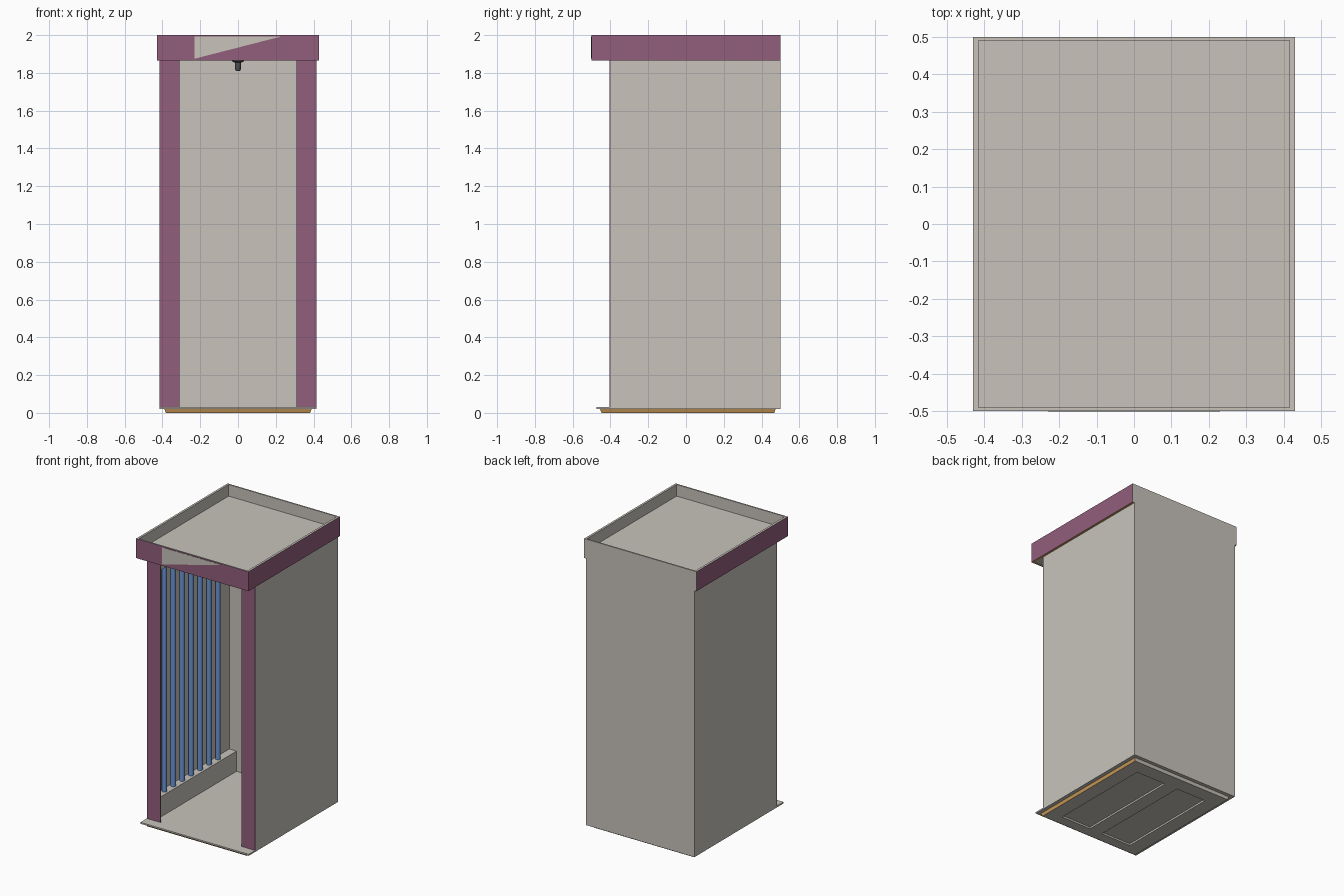
import bpy, bmesh, math
from mathutils import Vector

if "Cube" in bpy.data.objects:
    bpy.data.objects.remove(bpy.data.objects["Cube"])


def material(name, rgb):
    m = bpy.data.materials.new(name)
    m.diffuse_color = (*rgb, 1)
    m.use_nodes = True
    m.node_tree.nodes["Principled BSDF"].inputs["Base Color"].default_value = m.diffuse_color
    return m


GREY = material("warm grey", (0.578, 0.552, 0.50))
PURPLE = material("plum purple", (0.287, 0.114, 0.205))
TAN = material("tan orange", (0.66, 0.36, 0.11))
BLUE = material("tube blue", (0.15, 0.31, 0.68))
DARK = material("dark grey", (0.09, 0.09, 0.09))


def add(name, bm, mats):
    bmesh.ops.recalc_face_normals(bm, faces=bm.faces[:])
    me = bpy.data.meshes.new(name)
    bm.to_mesh(me)
    bm.free()
    ob = bpy.data.objects.new(name, me)
    bpy.context.collection.objects.link(ob)
    for m in mats:
        me.materials.append(m)
    return ob


def box(name, x, y, z, mat, taper=0.0):
    """Axis-aligned box from ranges; taper shrinks the bottom."""
    bm = bmesh.new()
    bmesh.ops.create_cube(bm, size=1)
    for v in bm.verts:
        low = v.co.z < 0
        v.co = Vector([(r[0] + r[1]) / 2 + c * (r[1] - r[0]) for r, c in zip((x, y, z), v.co)])
        if low:
            v.co.x -= math.copysign(taper, v.co.x)
            v.co.y -= math.copysign(taper, v.co.y)
    return add(name, bm, [mat])


def lathe(name, profile, loc, mat, n=16):
    """Turned part from (radius, z) points."""
    bm = bmesh.new()
    rings = [[bm.verts.new((loc[0] + r * math.cos(2 * math.pi * i / n),
                            loc[1] + r * math.sin(2 * math.pi * i / n), z)) for i in range(n)]
             for r, z in profile]
    for a, b in zip(rings, rings[1:]):
        for i in range(n):
            j = (i + 1) % n
            bm.faces.new((a[i], a[j], b[j], b[i]))
    bm.faces.new(rings[0])
    bm.faces.new(rings[-1])
    ob = add(name, bm, [mat])
    bpy.context.view_layer.objects.active = ob
    ob.select_set(True)
    bpy.ops.object.shade_smooth_by_angle(angle=math.radians(40))
    ob.select_set(False)
    return ob


# Base: tapered glowing plinth with two recesses underneath
plinth = box("plinth", (-0.39, 0.39), (-0.455, 0.475), (0, 0.0205), GREY, 0.008)
cutters = []
for s in (-1, 1):
    c = box("recess_cutter", sorted((s * 0.05, s * 0.28)), (-0.375, 0.365), (-0.02, 0.012), GREY)
    c.hide_render = True
    mod = plinth.modifiers.new("recess", "BOOLEAN")
    mod.operation, mod.solver, mod.object = "DIFFERENCE", "EXACT", c
    cutters.append(c)
dg = bpy.context.evaluated_depsgraph_get()
mesh = bpy.data.meshes.new_from_object(plinth.evaluated_get(dg))
plinth.modifiers.clear()
plinth.data = mesh
for c in cutters:
    bpy.data.objects.remove(c)
mesh.materials.clear()
mesh.materials.append(GREY)
mesh.materials.append(TAN)
for p in mesh.polygons:
    p.material_index = int(abs(p.center.x) > 0.37 or p.center.y < -0.43)

box("floor_plate", (-0.415, 0.415), (-0.475, 0.5), (0.02, 0.03), GREY)

# Cabin shell
box("back_wall", (-0.415, 0.415), (0.49, 0.5), (0.03, 1.868), GREY)
for s, side in ((-1, "left"), (1, "right")):
    def span(a, b):
        return sorted((s * a, s * b))
    box(side + "_wall", span(0.41, 0.415), (-0.4, 0.49), (0.03, 1.868), GREY)
    box(side + "_front_post", span(0.31, 0.415), (-0.405, -0.4), (0.03, 1.868), PURPLE)
    # Lamp tubes between a lower and an upper housing
    box(side + "_lower_housing", span(0.355, 0.41), (-0.4, 0.49), (0.03, 0.17), GREY)
    box(side + "_upper_housing", span(0.355, 0.41), (-0.4, 0.49), (1.74, 1.868), GREY)
    for i in range(8):
        lathe(f"{side}_tube_{i}", [(0.017, 0.17), (0.017, 1.74)],
              (s * 0.385, -0.353 + i * 0.0977), BLUE, 12)

# Roof panel and header frame: coloured outside, plain back, glowing underside
box("roof_panel", (-0.416, 0.416), (-0.491, 0.491), (1.868, 1.92), GREY)
bm = bmesh.new()
loops = []
for hx, hy, z in ((0.43, 0.5, 1.865), (0.43, 0.5, 2.0), (0.415, 0.49, 2.0), (0.415, 0.49, 1.865)):
    loops.append([bm.verts.new((a * hx, b * hy, z)) for a, b in ((-1, -1), (1, -1), (1, 1), (-1, 1))])
for k in range(4):
    for i in range(4):
        j = (i + 1) % 4
        a, b = loops[k], loops[(k + 1) % 4]
        f = bm.faces.new((a[i], a[j], b[j], b[i]))
        f.material_index = 1 if k == 0 and i != 2 else 2 if k == 3 and i != 2 else 0
add("header_frame", bm, [GREY, PURPLE, TAN])

# Triangular plate on the header front
bm = bmesh.new()
tri = [(-0.23, 1.993), (-0.23, 1.875), (0.23, 1.993)]
f = bm.faces.new([bm.verts.new((x, -0.5005, z)) for x, z in tri])
ext = bmesh.ops.extrude_face_region(bm, geom=[f])
for v in ext["geom"]:
    if isinstance(v, bmesh.types.BMVert):
        v.co.y = -0.502
add("header_plate", bm, [GREY])

# Ceiling lamp
lathe("ceiling_lamp", [(0.034, 1.87), (0.032, 1.861), (0.016, 1.854), (0.015, 1.82), (0.010, 1.81)],
      (0, 0), DARK)
